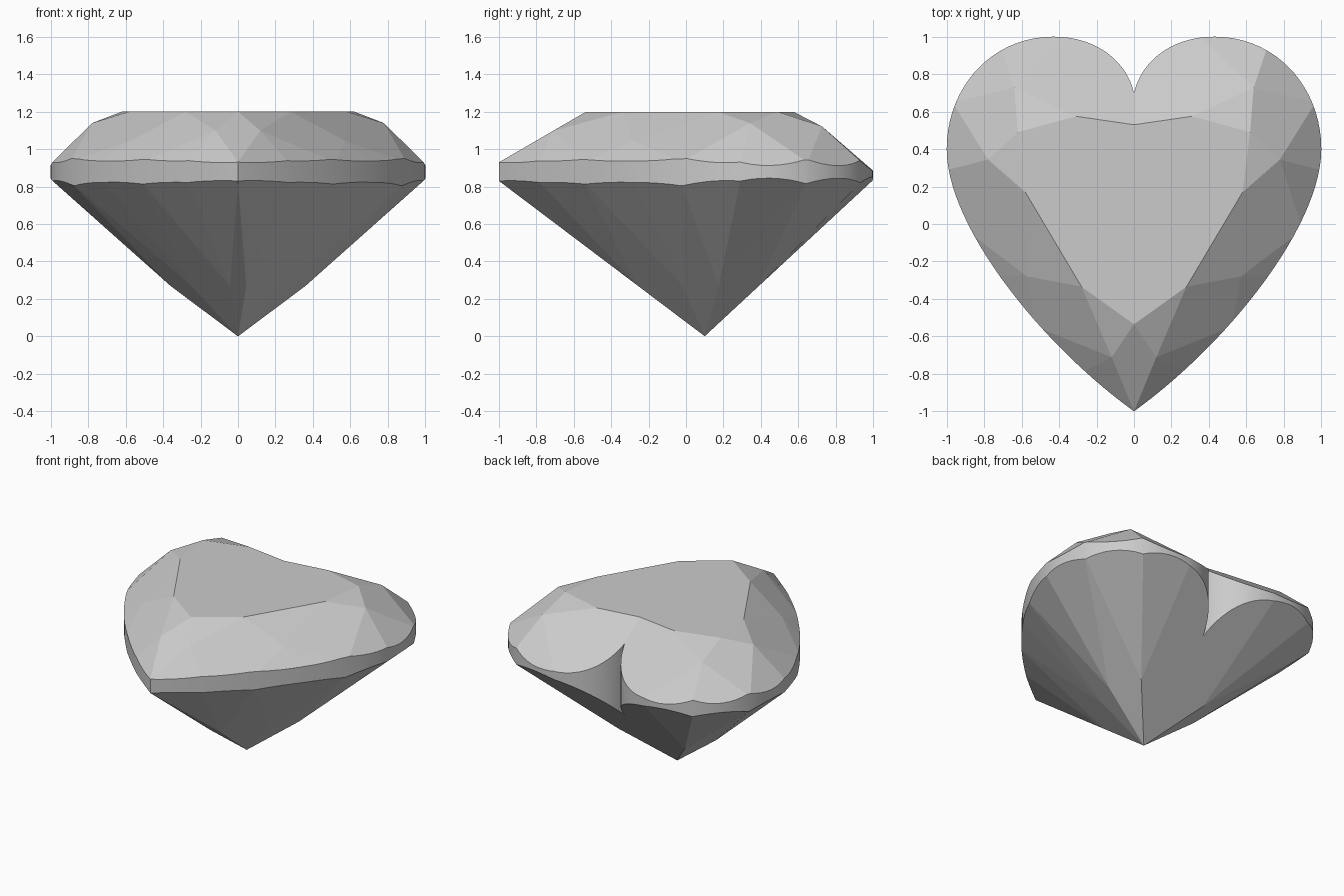
import bpy, bmesh
from mathutils import Vector as V
from mathutils.geometry import intersect_plane_plane, interpolate_bezier

if "Cube" in bpy.data.objects:
    bpy.data.objects.remove(bpy.data.objects["Cube"])

TABLE, TOP, BOT, BREAK = 1.2, 0.93, 0.83, 0.27
CULET = V((0, 0.1, 0))

# right half of the heart outline
knots = [((0, -1), (.5, -.64), (1, -.01), (1, .4), 28),
         ((1, .4), (1, .73), (.76, 1), (.43, 1), 20),
         ((.43, 1), (.2, 1), (.04, .87), (0, .7), 16)]
outline = []
for a, b, c, d, n in knots:
    pts = interpolate_bezier(V((*a, 0)), V((*b, 0)), V((*c, 0)), V((*d, 0)), n)
    outline += pts if not outline else pts[1:]

# table corners, girdle points under the main facets, their facing, points between
table = [(0, -.535), (.28, -.335), (.58, .17), (.62, .49), (.31, .575)]
girdle = [(0, -1), (.52, -.55), (.90, -.03), (.97, .65), (.36, .995)]
facing_top = [(0, -1), (.76, -.65), (.867, -.5), (.917, .4), (-.144, .99)]
facing_low = facing_top[:4] + [(0, 1)]
between = [(.27, -.79), (.725, -.28), (.99, .29), (.71, .94)]
mids = [(.14, -.71), (.56, -.15), (.78, .38), (.65, .72)]

def main_plane(apex, g, n, sign):
    n = V((*n, 0)).normalized()
    s = abs(apex.z - g.z) / n.dot(g - apex)
    return apex, V((s * n.x, s * n.y, sign)).normalized()

def through(a, b, c, sign):
    n = (b - a).cross(c - a).normalized()
    return a, n if n.z * sign > 0 else -n

planes = [(V((0, 0, TABLE)), V((0, 0, 1)))]

# crown: main kites, star facets, upper girdle facets
A = [V((*p, TABLE)) for p in table]
G = [V((*p, TOP)) for p in girdle]
G[4].z = 0.89
H = [V((*p, TOP)) for p in between]
mains = [main_plane(a, g, n, 1) for a, g, n in zip(A, G, facing_top)]
planes += mains
for i in range(4):
    p, d = intersect_plane_plane(*mains[i], *mains[i + 1])
    t = (V(mids[i]) - p.xy).dot(d.xy) / d.xy.length_squared
    m = p + d * t
    planes += [through(A[i], A[i + 1], m, 1),
               through(m, G[i], H[i], 1), through(m, H[i], G[i + 1], 1)]

# pavilion: long mains from the culet, lower girdle facets
G = [V((*p, BOT)) for p in girdle]
H = [V((*p, BOT)) for p in between]
mains = [main_plane(CULET, g, n, -1) for g, n in zip(G, facing_low)]
planes += mains
for i in range(4):
    p, d = intersect_plane_plane(*mains[i], *mains[i + 1])
    m = p + d * ((BREAK - p.z) / d.z)
    planes += [through(m, G[i], H[i], -1), through(m, H[i], G[i + 1], -1)]

# half heart prism, cut facet by facet
bm = bmesh.new()
base = bm.faces.new([bm.verts.new((p.x, p.y, -.2)) for p in outline])
ext = bmesh.ops.extrude_face_region(bm, geom=[base], use_keep_orig=True)
bmesh.ops.translate(bm, vec=(0, 0, 1.6),
                    verts=[v for v in ext['geom'] if isinstance(v, bmesh.types.BMVert)])
bmesh.ops.recalc_face_normals(bm, faces=bm.faces[:])
for co, no in planes:
    bmesh.ops.bisect_plane(bm, geom=bm.verts[:] + bm.edges[:] + bm.faces[:], dist=1e-5,
                           plane_co=co, plane_no=no, clear_outer=True)
    rim = [e for e in bm.edges if e.is_boundary]
    if rim:
        bmesh.ops.edgeloop_fill(bm, edges=rim)
bmesh.ops.recalc_face_normals(bm, faces=bm.faces[:])

# open the middle, then mirror
bmesh.ops.delete(bm, geom=[f for f in bm.faces if all(abs(v.co.x) < 1e-4 for v in f.verts)],
                 context='FACES')
bmesh.ops.mirror(bm, geom=bm.verts[:] + bm.edges[:] + bm.faces[:], axis='X', merge_dist=1e-4)
bmesh.ops.remove_doubles(bm, verts=bm.verts[:], dist=1e-4)
bmesh.ops.recalc_face_normals(bm, faces=bm.faces[:])

# flat facets, smooth girdle wall
for f in bm.faces:
    f.smooth = abs(f.normal.z) < 0.01
for e in bm.edges:
    wall = [f.smooth for f in e.link_faces]
    e.smooth = all(wall) and e.calc_face_angle(0) < 0.5

mesh = bpy.data.meshes.new("heart_gem")
bm.to_mesh(mesh)
bm.free()
gem = bpy.data.objects.new("heart_gem", mesh)
bpy.context.collection.objects.link(gem)
